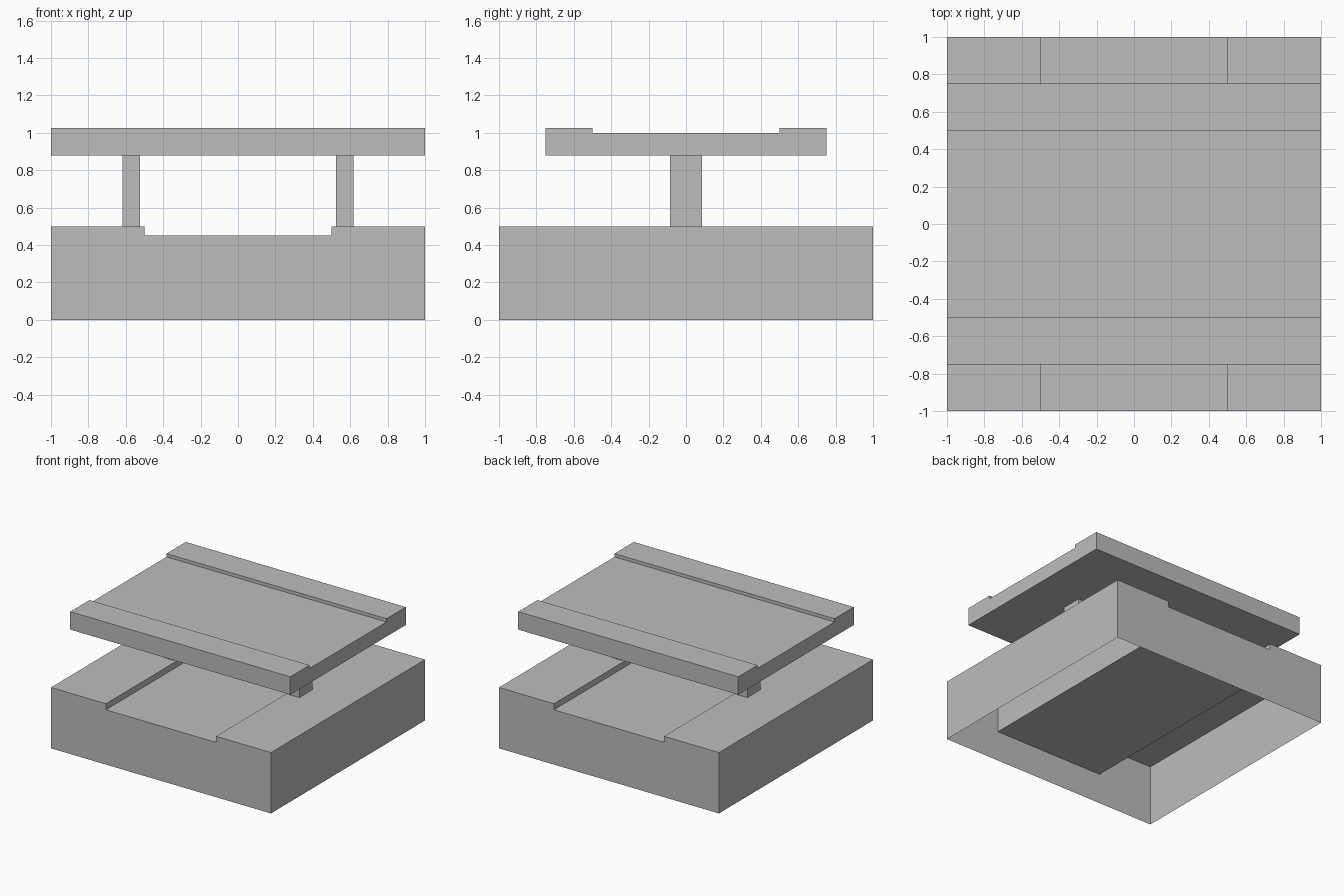
import bpy
import bmesh

cube = bpy.data.objects.get("Cube")
if cube:
    bpy.data.objects.remove(cube, do_unlink=True)

GREY = (0.51, 0.51, 0.51, 1.0)
grey = bpy.data.materials.new("plain grey")
grey.use_nodes = True
grey.diffuse_color = GREY
grey.node_tree.nodes["Principled BSDF"].inputs["Base Color"].default_value = GREY


def extrude_profile(name, profile, half_length, place, open_bottom=False):
    """Sweep a closed profile; place(a, z, t) maps it into space."""
    bm = bmesh.new()
    ends = [[bm.verts.new(place(a, z, t)) for a, z in profile]
            for t in (-half_length, half_length)]
    for ring in ends:
        bm.faces.new(ring)
    count = len(profile)
    for i in range(count):
        j = (i + 1) % count
        if open_bottom and profile[i][1] == 0 and profile[j][1] == 0:
            continue
        bm.faces.new((ends[0][i], ends[0][j], ends[1][j], ends[1][i]))
    bmesh.ops.recalc_face_normals(bm, faces=bm.faces)
    mesh = bpy.data.meshes.new(name)
    bm.to_mesh(mesh)
    bm.free()
    mesh.materials.append(grey)
    obj = bpy.data.objects.new(name, mesh)
    bpy.context.collection.objects.link(obj)
    return obj


def along_y(a, z, t):
    return (a, t, z)


def along_x(a, z, t):
    return (t, a, z)


def channel(half_width, bottom, top, floor):
    """Block section with a shallow channel in its top."""
    half = [(half_width, bottom), (half_width, top), (0.5, top), (0.5, floor)]
    return half + [(-a, z) for a, z in reversed(half)]


# Hollow base, open underneath, with a channel running front to back
extrude_profile("base_shell", channel(1, 0, 0.5, 0.45), 1, along_y, True)

# Thick bed under the base channel, open at the top where the channel floor is
bed = [(-0.5, 0.45), (-0.5, 0.25), (0.5, 0.25), (0.5, 0.45)]
bm = bmesh.new()
rows = [[bm.verts.new((x, y, z)) for x, z in bed] for y in (-1, 1)]
for i in range(3):
    bm.faces.new((rows[0][i], rows[0][i + 1], rows[1][i + 1], rows[1][i]))
bed_mesh = bpy.data.meshes.new("channel_bed")
bm.normal_update()
# Turn the bed so its underside faces down
if any(f.normal.z > 0.5 for f in bm.faces):
    bmesh.ops.reverse_faces(bm, faces=bm.faces)
bm.to_mesh(bed_mesh)
bm.free()
bed_mesh.materials.append(grey)
bpy.context.collection.objects.link(bpy.data.objects.new("channel_bed", bed_mesh))

# Bridge deck crossing from side to side
extrude_profile("bridge_deck", channel(0.75, 0.88, 1.027, 1.0), 1, along_x)

# Two supporting piers
for side, sign in (("left", 1), ("right", -1)):
    inner, outer = 0.525 * sign, 0.618 * sign
    pier = [(inner, 0.5), (outer, 0.5), (outer, 0.88), (inner, 0.88)]
    extrude_profile(side + "_pier", pier, 0.086, along_y)
